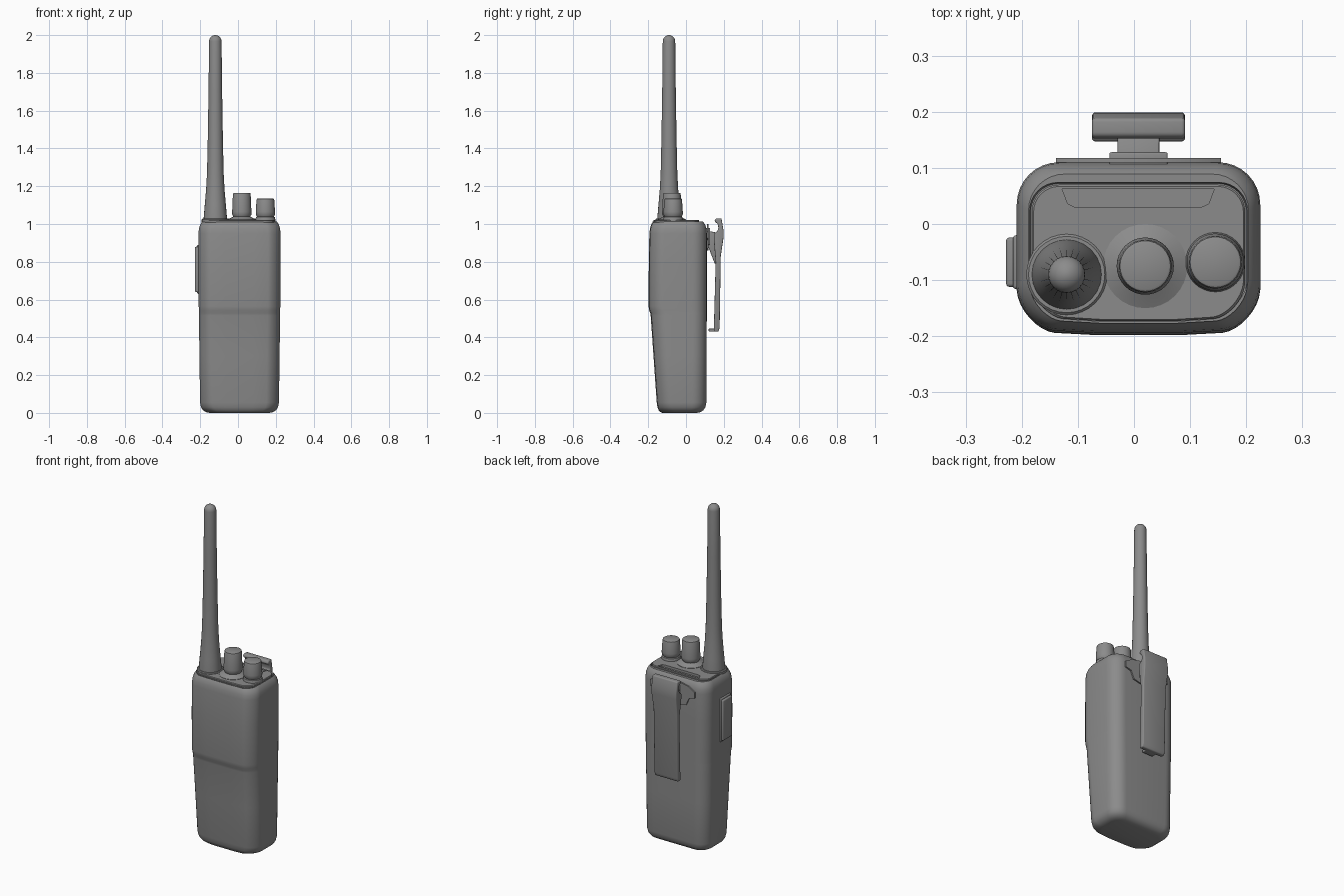
import bpy, bmesh, math
from mathutils import Vector

if "Cube" in bpy.data.objects:
    bpy.data.objects.remove(bpy.data.objects["Cube"])

CX = 0.008  # the case is slightly off centre because of the side button

dark = bpy.data.materials.new("dark_plastic")
dark.diffuse_color = (.26, .26, .26, 1)
dark.use_nodes = True
dark.node_tree.nodes["Principled BSDF"].inputs["Base Color"].default_value = dark.diffuse_color


def finish(name, bm, bevel=0.0, segs=3):
    bmesh.ops.recalc_face_normals(bm, faces=bm.faces)
    if bevel:
        edges = [e for e in bm.edges if e.calc_face_angle(0) > math.radians(25)]
        bmesh.ops.bevel(bm, geom=edges, offset=bevel, segments=segs,
                        profile=0.5, affect='EDGES', clamp_overlap=True)
    me = bpy.data.meshes.new(name)
    bm.to_mesh(me)
    bm.free()
    me.materials.append(dark)
    ob = bpy.data.objects.new(name, me)
    bpy.context.collection.objects.link(ob)
    return ob


def loft(name, rings):
    bm = bmesh.new()
    vs = [[bm.verts.new(p) for p in r] for r in rings]
    n = len(vs[0])
    for a, b in zip(vs, vs[1:]):
        for i in range(n):
            j = (i + 1) % n
            bm.faces.new((a[i], a[j], b[j], b[i]))
    bm.faces.new(vs[0])
    bm.faces.new(vs[-1])
    return finish(name, bm)


def lathe(name, x, y, profile, n=32):
    return loft(name, [[(x + r * math.cos(2 * math.pi * i / n),
                         y + r * math.sin(2 * math.pi * i / n), z)
                        for i in range(n)] for r, z in profile])


def prism(name, a, b, bevel=0.0):
    """Solid between two matching outlines."""
    bm = bmesh.new()
    va, vb = [bm.verts.new(p) for p in a], [bm.verts.new(p) for p in b]
    for i in range(len(va)):
        j = (i + 1) % len(va)
        bm.faces.new((va[i], va[j], vb[j], vb[i]))
    bm.faces.new(va)
    bm.faces.new(vb)
    return finish(name, bm, bevel)


def box(name, x0, x1, y0, y1, z0, z1, bevel):
    yz = ((y0, z0), (y1, z0), (y1, z1), (y0, z1))
    return prism(name, [(x0, y, z) for y, z in yz], [(x1, y, z) for y, z in yz], bevel)


def section(z, w, yf, yb, r, k=1.0):
    """Case cross-section: round back corners, chamfered front corners."""
    half = []
    for i in range(9):
        t = math.pi / 2 * (1 - i / 8)
        half.append((w - r + r * math.cos(t), yb - r + r * math.sin(t)))
    p = [Vector(v) for v in ((w, yf + .08 * k), (w - .002 * k, yf + .044 * k),
                             (w - .038 * k, yf + .008 * k), (w - .066 * k, yf + .005))]
    for i in range(9):
        t = i / 8
        q = p[0]*(1-t)**3 + p[1]*3*t*(1-t)**2 + p[2]*3*t*t*(1-t) + p[3]*t**3
        half.append((q.x, q.y))
    half.append((w * .35, yf + .001))
    return ([(CX + x, y, z) for x, y in half]
            + [(CX - x, y, z) for x, y in reversed(half)])


# Case: z, half width, front y, back y, inset for rounded ends
levels = [(0, .209, -.155, .108, .05), (.004, .209, -.155, .108, .032),
          (.014, .209, -.155, .108, .016), (.03, .209, -.155, .108, .005),
          (.055, .209, -.156, .108, 0), (.3, .212, -.173, .109, 0),
          (.515, .215, -.188, .11, 0), (.528, .215, -.190, .11, 0),
          (.543, .215, -.196, .11, 0), (.565, .216, -.199, .11, 0),
          (.8, .217, -.198, .11, 0), (.95, .217, -.195, .11, 0),
          (.975, .217, -.193, .11, .002), (.995, .217, -.191, .11, .008),
          (1.008, .217, -.188, .11, .016), (1.014, .217, -.187, .11, .021)]
rings = [section(z, w - e, f + e * .6, b - e, .075 - e * .5) for z, w, f, b, e in levels]
rings.append(section(1.014, .194, -.178, .074, .05, .85))
rings.append(section(.998, .192, -.176, .072, .05, .85))
loft("case", rings)

# Top panel with a shallow tray at the back
panel = loft("top_panel", [section(.99, .19, -.174, .07, .048, .85),
                           section(1.018, .19, -.174, .07, .048, .85),
                           section(1.022, .187, -.171, .067, .046, .85)])
tray = [(-.128, .062), (-.118, .036), (-.105, .03), (.12, .03), (.133, .036), (.143, .062)]
cutter = prism("tray_cutter", [(x, y, 1.008) for x, y in tray],
               [(x, y, 1.05) for x, y in tray])
cutter.hide_render = True
cutter.hide_set(True)
cut = panel.modifiers.new("tray", 'BOOLEAN')
cut.operation, cut.solver, cut.object = 'DIFFERENCE', 'EXACT', cutter

# Antenna
lathe("antenna_collar", -.12, -.09, [(.072, 1.01), (.072, 1.024), (.068, 1.028)])
tip = [(.033 * math.cos(t), 1.967 + .033 * math.sin(t))
       for t in [math.pi / 2 * i / 6 for i in range(6)]]
lathe("antenna", -.12, -.09, [(.062, 1.015), (.062, 1.03), (.056, 1.1), (.049, 1.18),
                              (.044, 1.27), (.040, 1.45), (.036, 1.7)] + tip + [(.003, 2)], 24)

# Control knobs and their seats
for name, x, y, seat, top in (("volume_knob", .02, -.075, .075, 1.165),
                              ("channel_knob", .145, -.068, .053, 1.135)):
    lathe(name + "_seat", x, y, [(seat, 1.01), (seat, 1.024), (.05, 1.036), (.04, 1.042)])
    lathe(name, x, y, [(.042, 1.03), (.046, 1.042), (.051, 1.05), (.051, 1.065),
                       (.047, top - .008), (.045, top - .002), (.041, top)])

# Push-to-talk button on the left side
box("talk_button_frame", -.216, -.19, -.116, -.02, .63, .89, .006)
box("talk_button", -.228, -.2, -.112, -.024, .64, .88, .006)

# Belt clip: side profile with a curled top, and a narrow hooked foot
profile = [(.147, .43), (.172, .43), (.178, .45), (.184, .83), (.199, .93), (.198, .97),
           (.188, 1.03), (.158, 1.03), (.15, 1.015), (.168, 1.0), (.172, .975),
           (.16, .955), (.147, .95), (.147, .92), (.157, .8)]


def clip_side(s):
    return [(CX + s * (.077 + .006 * min(1, max(0, (z - .8) / .12))), y, z)
            for y, z in profile]


prism("belt_clip", clip_side(-1), clip_side(1), .006)
box("clip_foot", CX - .036, CX + .036, .12, .16, .43, .446, .004)

# Clip mount: shaped back plate, hinge block and wedge
half = [(.03, 1.0), (.105, .985), (.147, .96), (.147, .925), (.11, .915), (.09, .87), (.05, .86)]
outline = [(CX + x, z) for x, z in half] + [(CX - x, z) for x, z in reversed(half)]
prism("clip_plate", [(x, .11, z) for x, z in outline], [(x, .118, z) for x, z in outline])
box("hinge_block", CX - .052, CX + .052, .1, .128, .89, .98, .004)
wedge = [(.11, .965), (.16, .955), (.17, .8), (.152, .79), (.11, .9)]
prism("hinge_wedge", [(CX - .037, y, z) for y, z in wedge],
      [(CX + .037, y, z) for y, z in wedge], .003)

# Smooth shading with crisp edges
bpy.ops.object.select_all(action='DESELECT')
for ob in bpy.context.collection.objects:
    if ob not in (panel, cutter):
        ob.select_set(True)
        bpy.context.view_layer.objects.active = ob
bpy.ops.object.shade_smooth_by_angle(angle=math.radians(35))
